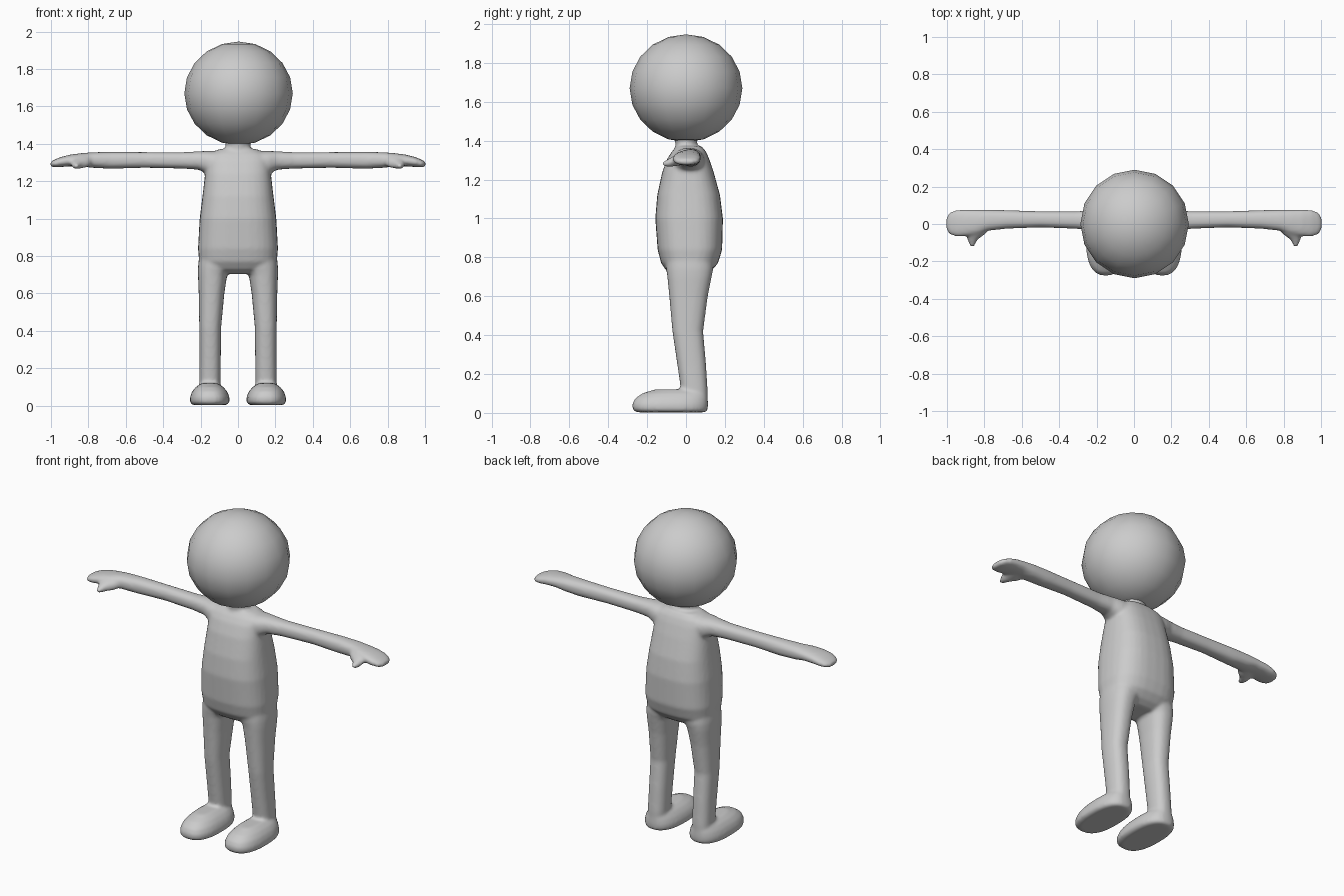
import bpy, bmesh, math
from mathutils import Vector

grey = bpy.data.materials.new("plain_grey")
grey.diffuse_color = (0.6, 0.6, 0.6, 1)


def loft(bm, axis, rows, side=1, power=2.4, n=32):
    """Skin rounded sections. Row: position, lo and hi of the first cross axis,
    lo and hi of the second. side=-1 mirrors in x."""
    u, v = {"x": (1, 2), "y": (0, 2), "z": (0, 1)}[axis]
    w = "xyz".index(axis)
    rings = []
    for pos, u0, u1, v0, v1 in rows:
        ring = []
        for i in range(n):
            t = 2 * math.pi * i / n
            c, s = math.cos(t), math.sin(t)
            p = Vector((0, 0, 0))
            p[w] = pos
            p[u] = (u0 + u1) / 2 + (u1 - u0) / 2 * math.copysign(abs(c) ** (2 / power), c)
            p[v] = (v0 + v1) / 2 + (v1 - v0) / 2 * math.copysign(abs(s) ** (2 / power), s)
            p.x *= side
            ring.append(bm.verts.new(p))
        rings.append(ring)
    for a, b in zip(rings, rings[1:]):
        for i in range(n):
            j = (i + 1) % n
            bm.faces.new((a[i], a[j], b[j], b[i]))
    bm.faces.new(rings[0])
    bm.faces.new(rings[-1])


body = bmesh.new()

# Torso, from crotch to shoulders
loft(body, "z", [
    (0.705, -0.13, 0.13, -0.06, 0.09),
    (0.73, -0.185, 0.185, -0.10, 0.13),
    (0.77, -0.208, 0.208, -0.128, 0.165),
    (0.84, -0.214, 0.214, -0.146, 0.186),
    (1.00, -0.205, 0.205, -0.158, 0.190),
    (1.12, -0.19, 0.19, -0.148, 0.175),
    (1.24, -0.176, 0.176, -0.122, 0.142),
    (1.31, -0.17, 0.17, -0.095, 0.118),
    (1.345, -0.155, 0.155, -0.072, 0.102),
    (1.372, -0.10, 0.10, -0.045, 0.08)], power=2.7)

# Neck
loft(body, "z", [
    (1.33, -0.10, 0.10, -0.065, 0.08),
    (1.37, -0.068, 0.068, -0.055, 0.06),
    (1.39, -0.064, 0.064, -0.055, 0.055),
    (1.43, -0.075, 0.075, -0.065, 0.065)], power=2)

for side in (1, -1):
    # Leg
    loft(body, "z", [
        (0.03, 0.098, 0.208, -0.02, 0.112),
        (0.12, 0.093, 0.207, -0.026, 0.111),
        (0.25, 0.092, 0.206, -0.045, 0.103),
        (0.42, 0.09, 0.207, -0.07, 0.088),
        (0.60, 0.073, 0.210, -0.086, 0.112),
        (0.70, 0.058, 0.214, -0.096, 0.132),
        (0.74, 0.035, 0.214, -0.102, 0.14),
        (0.80, 0.01, 0.208, -0.105, 0.14)], side)
    # Foot, domed above a flat sole
    loft(body, "z", [
        (0.003, 0.062, 0.242, -0.255, 0.102),
        (0.018, 0.045, 0.257, -0.275, 0.112),
        (0.045, 0.045, 0.257, -0.277, 0.114),
        (0.075, 0.057, 0.246, -0.262, 0.112),
        (0.10, 0.078, 0.226, -0.225, 0.108),
        (0.121, 0.11, 0.195, -0.16, 0.09)], side, 2.5)
    # Arm and mitten hand
    loft(body, "x", [
        (0.10, -0.075, 0.10, 1.215, 1.362),
        (0.165, -0.06, 0.09, 1.238, 1.362),
        (0.21, -0.04, 0.076, 1.262, 1.36),
        (0.30, -0.026, 0.068, 1.268, 1.355),
        (0.50, -0.018, 0.068, 1.272, 1.356),
        (0.68, -0.025, 0.074, 1.267, 1.357),
        (0.78, -0.036, 0.076, 1.272, 1.355),
        (0.84, -0.056, 0.076, 1.280, 1.350),
        (0.90, -0.066, 0.077, 1.280, 1.342),
        (0.95, -0.068, 0.075, 1.276, 1.329),
        (0.985, -0.056, 0.062, 1.274, 1.314),
        (1.004, -0.03, 0.035, 1.28, 1.302)], side)
    # Thumb
    loft(body, "y", [
        (-0.01, 0.775, 0.895, 1.277, 1.342),
        (-0.05, 0.79, 0.892, 1.270, 1.330),
        (-0.08, 0.832, 0.892, 1.266, 1.312),
        (-0.105, 0.848, 0.882, 1.267, 1.298),
        (-0.124, 0.855, 0.873, 1.272, 1.290)], side)

bmesh.ops.recalc_face_normals(body, faces=body.faces)
mesh = bpy.data.meshes.new("body")
body.to_mesh(mesh)
body.free()
mesh.materials.append(grey)
body_obj = bpy.data.objects.new("body", mesh)
bpy.context.collection.objects.link(body_obj)

# Fuse the limbs into one soft skin
remesh = body_obj.modifiers.new("fuse", "REMESH")
remesh.mode = "VOXEL"
remesh.voxel_size = 0.009
remesh.use_smooth_shade = True
soften = body_obj.modifiers.new("soften", "SMOOTH")
soften.factor = 0.5
soften.iterations = 8

# Head, a coarse smooth ball slightly flattened at top and bottom
bpy.ops.mesh.primitive_uv_sphere_add(segments=16, ring_count=10, radius=0.29,
                                     location=(0.003, 0.0, 1.67))
head = bpy.context.object
head.name = "head"
head.scale.z = 0.955
head.data.materials.append(grey)
bpy.ops.object.shade_smooth()
